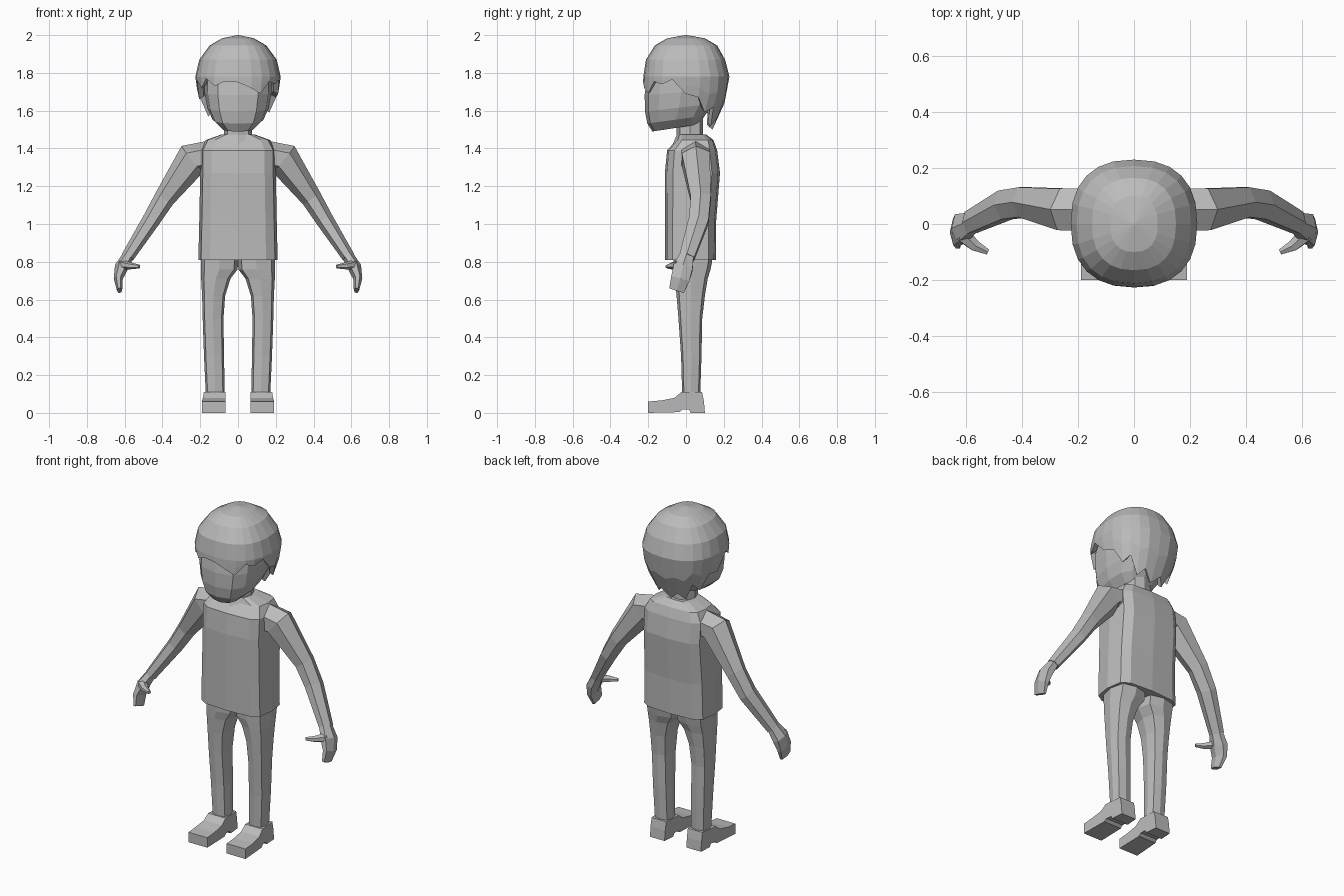
import bpy, bmesh, math
from mathutils import Vector

grey = bpy.data.materials.new("plain grey")
grey.diffuse_color = (0.5, 0.5, 0.5, 1)


def skin(name, rings, mirror=False, cap=True):
    """Join equal-length rings of points into a flat-shaded closed part."""
    bm = bmesh.new()
    rows = [[bm.verts.new(p) for p in r] for r in rings]
    n = len(rows[0])
    for a, b in zip(rows, rows[1:]):
        for i in range(n):
            j = (i + 1) % n
            bm.faces.new((a[i], a[j], b[j], b[i]))
    if cap:
        bm.faces.new(rows[0])
        bm.faces.new(rows[-1])
    bmesh.ops.remove_doubles(bm, verts=bm.verts, dist=0.0005)
    bmesh.ops.recalc_face_normals(bm, faces=bm.faces)
    me = bpy.data.meshes.new(name)
    bm.to_mesh(me)
    bm.free()
    me.materials.append(grey)
    ob = bpy.data.objects.new(name, me)
    bpy.context.collection.objects.link(ob)
    if mirror:
        m = ob.modifiers.new("mirror", 'MIRROR')
        m.use_mirror_merge = False
    return ob


def point(z, x0, x1, y0, y1, a, p):
    """Point on a rounded box section; angle 0 is the front."""
    f = lambda v: math.copysign(abs(v) ** (2 / p), v) if abs(v) > 1e-6 else 0
    return Vector(((x0 + x1) / 2 + (x1 - x0) / 2 * f(math.sin(a)),
                   (y0 + y1) / 2 - (y1 - y0) / 2 * f(math.cos(a)), z))


def section(z, x0, x1, y0, y1, n=12, p=4, tilt=0):
    pts = [point(z, x0, x1, y0, y1, math.tau * i / n, p) for i in range(n)]
    for q in pts:
        q.z += tilt * q.y
    return pts


def tube(path, n=6):
    """Rings across a path of (x, y, z, depth, thickness)."""
    cs = [Vector(p[:3]) for p in path]
    rings = []
    for i, (c, p) in enumerate(zip(cs, path)):
        t = (cs[min(i + 1, len(cs) - 1)] - cs[max(i - 1, 0)]).normalized()
        u = Vector((0, 1, 0))
        u = (u - t * u.dot(t)).normalized()
        v = t.cross(u)
        angles = [math.tau * (k + 0.5) / n for k in range(n)]
        rings.append([c + u * p[3] * 1.1 * math.cos(a) + v * p[4] * math.sin(a) for a in angles])
    return rings


# Shirt body: height, half width, front, back
body = [(0.81, 0.21, -0.11, 0.158), (1.02, 0.205, -0.11, 0.16), (1.27, 0.20, -0.112, 0.18),
        (1.39, 0.20, -0.10, 0.165), (1.445, 0.17, -0.05, 0.145), (1.475, 0.085, -0.04, 0.105)]
skin("shirt_body", [section(z, -w, w, f, b) for z, w, f, b in body])

# Neck
skin("neck", [section(1.40, -0.09, 0.09, -0.08, 0.11, 8, 2.5),
              section(1.47, -0.075, 0.075, -0.05, 0.09, 8, 2.5),
              section(1.56, -0.07, 0.07, -0.05, 0.09, 8, 2.5)])

# Head with its jaw tilted up towards the back
head = [(1.517, 0.085, -0.178, 0.07), (1.56, 0.135, -0.205, 0.10), (1.62, 0.163, -0.217, 0.14),
        (1.70, 0.178, -0.219, 0.17), (1.80, 0.18, -0.205, 0.18), (1.90, 0.14, -0.15, 0.15)]
skin("head", [section(z, -w, w, f, b, 12, 2.7, 0.16 * (1.9 - z) / 0.4) for z, w, f, b in head])

# Hair cap: profile from crown downwards, cut at a jagged hem
cap = [(2.0, 0.0, 0.0, 0.0), (1.983, 0.085, -0.10, 0.10), (1.945, 0.15, -0.165, 0.165),
       (1.87, 0.205, -0.212, 0.207), (1.78, 0.226, -0.226, 0.23), (1.70, 0.215, -0.228, 0.224),
       (1.60, 0.19, -0.21, 0.19), (1.50, 0.15, -0.18, 0.14)]
hem = [1.75, 1.72, 1.69, 1.755, 1.74, 1.765, 1.69, 1.67, 1.59, 1.62, 1.52, 1.56,
       1.50, 1.55, 1.51, 1.62, 1.57, 1.67, 1.66, 1.76, 1.72, 1.77, 1.73, 1.755]
N = len(hem)


def hair_point(z, i, s=1.0, lift=0.0):
    for a, b in zip(cap, cap[1:]):
        if a[0] >= z >= b[0]:
            k = (a[0] - z) / (a[0] - b[0])
            w, f, bk = [(a[j] + (b[j] - a[j]) * k) * s for j in (1, 2, 3)]
            return point(z + lift, -w, w, f, bk, math.tau * i / N, 2.4)


rows = [[hair_point(c[0], i) for i in range(N)] for c in cap[1:5]]
rows.insert(0, [Vector((0, 0.0, 2.0)) + (p - Vector((0, 0, p.z))) * 0.05 for p in rows[0]])
rows.append([hair_point(1.78 + (hem[i] - 1.78) * 0.5, i) for i in range(N)])
rows.append([hair_point(hem[i], i) for i in range(N)])
rows.append([hair_point(hem[i], i, 0.88, 0.015) for i in range(N)])
rows.append([hair_point(1.87, i, 0.8) for i in range(N)])
skin("hair", rows)

# Sleeved arms
skin("arm", tube([(0.13, 0.05, 1.36, 0.08, 0.085), (0.24, 0.052, 1.345, 0.078, 0.09),
                  (0.39, 0.078, 1.135, 0.056, 0.055), (0.46, 0.068, 1.02, 0.055, 0.047),
                  (0.585, 0.005, 0.825, 0.042, 0.034)]), mirror=True)

# Mitten hands and thumbs
skin("hand", tube([(0.58, 0.005, 0.835, 0.038, 0.03), (0.618, -0.015, 0.77, 0.054, 0.036),
                   (0.634, -0.03, 0.71, 0.052, 0.024), (0.627, -0.05, 0.648, 0.042, 0.014)]),
     mirror=True)
skin("thumb", tube([(0.615, -0.035, 0.785, 0.028, 0.026), (0.567, -0.078, 0.778, 0.02, 0.018),
                    (0.522, -0.10, 0.775, 0.01, 0.01)]), mirror=True)

# Trouser legs: height, inner x, outer x, front, back
leg = [(0.88, 0.0, 0.19, -0.07, 0.135), (0.80, 0.0, 0.197, -0.066, 0.138),
       (0.76, 0.002, 0.197, -0.064, 0.13), (0.71, 0.04, 0.195, -0.058, 0.115),
       (0.62, 0.068, 0.19, -0.05, 0.10), (0.50, 0.077, 0.187, -0.04, 0.086),
       (0.30, 0.074, 0.18, -0.026, 0.082), (0.09, 0.07, 0.17, -0.02, 0.075)]
skin("trouser_leg", [section(*r, n=8, p=3.2) for r in leg], mirror=True)

# Shoes: side profile (y, z), wider at the toe
profile = [(-0.20, 0), (-0.20, 0.06), (-0.13, 0.066), (-0.06, 0.08), (-0.025, 0.11), (0.085, 0.11),
           (0.095, 0.06), (0.10, 0), (0.025, 0), (0.015, 0.018), (-0.02, 0.018), (-0.035, 0.004)]
inner = [(0.065 + 0.008 * max(0, y * 10), y, z) for y, z in profile]
outer = [(0.19 - 0.02 * max(0, min(1, (y + 0.1) * 6)), y, z) for y, z in profile]
skin("shoe", [inner, outer], mirror=True)
